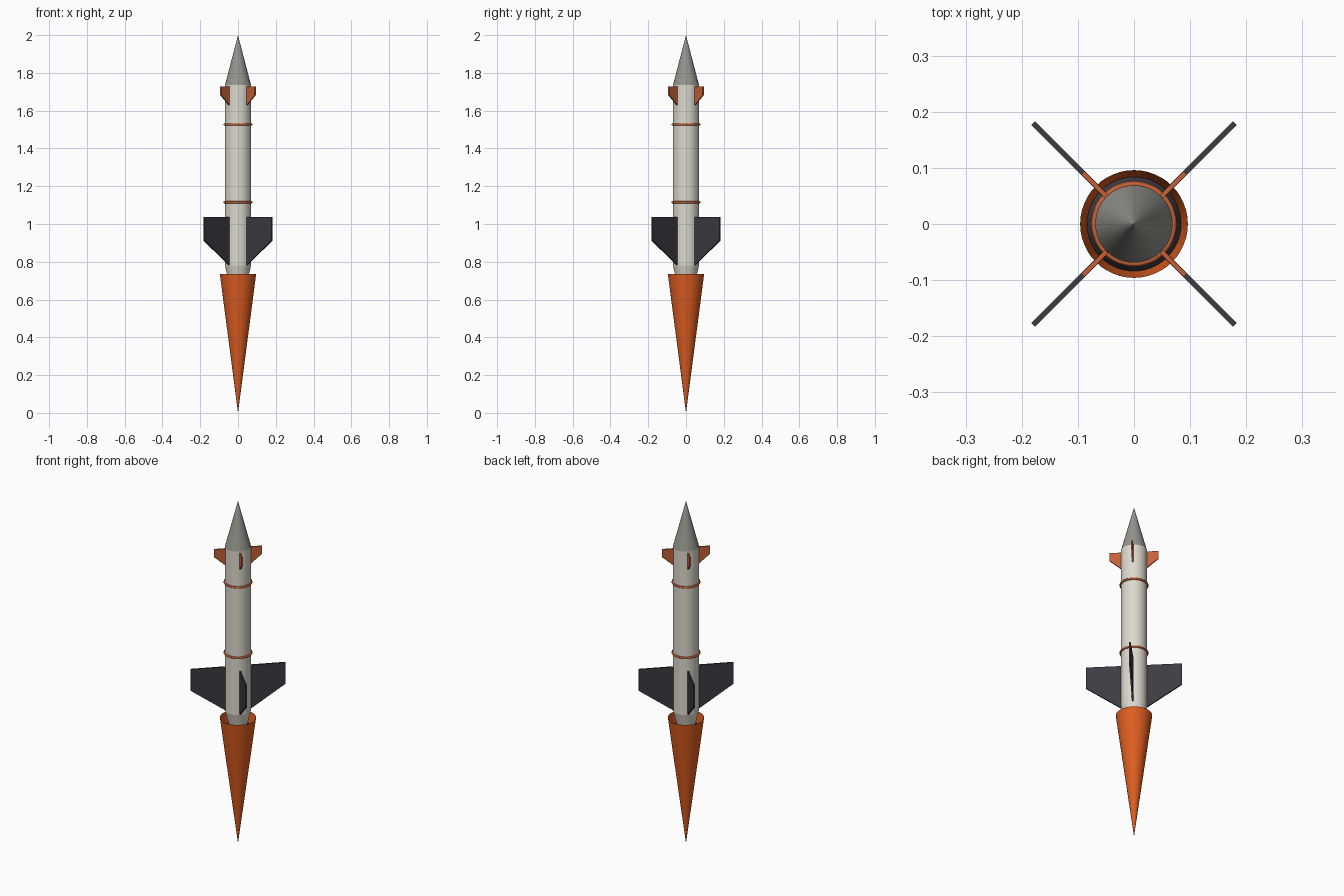
import bpy, bmesh, math
from mathutils import Matrix

if "Cube" in bpy.data.objects:
    bpy.data.objects.remove(bpy.data.objects["Cube"])

SIDES = 48


def material(name, rgb):
    m = bpy.data.materials.new(name)
    m.diffuse_color = (*rgb, 1)
    m.use_nodes = True
    m.node_tree.nodes["Principled BSDF"].inputs["Base Color"].default_value = m.diffuse_color
    return m


WHITE = material("off_white", (0.72, 0.69, 0.62))
GREY = material("nose_grey", (0.30, 0.30, 0.27))
ORANGE = material("orange", (0.72, 0.11, 0.015))
RUST = material("rust_orange", (0.55, 0.12, 0.04))
DARK = material("dark_grey", (0.045, 0.045, 0.055))


def finish(name, bm, mat):
    mesh = bpy.data.meshes.new(name)
    bm.to_mesh(mesh)
    bm.free()
    mesh.materials.append(mat)
    ob = bpy.data.objects.new(name, mesh)
    bpy.context.collection.objects.link(ob)
    return ob


def frustum(name, z0, r0, z1, r1, mat, caps=True):
    bm = bmesh.new()
    bmesh.ops.create_cone(bm, segments=SIDES, radius1=r0, radius2=r1,
                          depth=z1 - z0, cap_ends=caps,
                          matrix=Matrix.Translation((0, 0, (z0 + z1) / 2)))
    return finish(name, bm, mat)


def fin_set(name, profile, thickness, mat):
    # Four diagonal plates extruded from one (radius, height) outline
    for i in range(4):
        bm = bmesh.new()
        face = bm.faces.new([bm.verts.new((r, -thickness / 2, z)) for r, z in profile])
        ext = bmesh.ops.extrude_face_region(bm, geom=[face])
        verts = [v for v in ext["geom"] if isinstance(v, bmesh.types.BMVert)]
        bmesh.ops.translate(bm, verts=verts, vec=(0, thickness, 0))
        bmesh.ops.recalc_face_normals(bm, faces=bm.faces)
        bm.transform(Matrix.Rotation(math.radians(45 + 90 * i), 4, 'Z'))
        finish(f"{name}_{i + 1}", bm, mat)


# Fuselage
frustum("nose_cone", 1.735, 0.069, 2.0, 0.0, GREY)
frustum("body_tube", 0.78, 0.069, 1.735, 0.069, WHITE)
frustum("tail_taper", 0.70, 0.05, 0.78, 0.069, WHITE)

# Engine bell and open-topped exhaust plume
frustum("engine_nozzle", 0.65, 0.084, 0.72, 0.045, DARK)
frustum("exhaust_plume", 0.0, 0.0, 0.735, 0.096, ORANGE, caps=False)

# Body bands
for i, z in enumerate((1.115, 1.527)):
    bpy.ops.mesh.primitive_torus_add(location=(0, 0, z), major_radius=0.0705,
                                     minor_radius=0.006, major_segments=SIDES,
                                     minor_segments=12)
    band = bpy.context.object
    band.name = f"body_band_{i + 1}"
    band.data.materials.append(RUST)
    bpy.ops.object.shade_smooth_by_angle()

# Fins
fin_set("main_fin", [(0.06, 0.777), (0.254, 0.912), (0.254, 1.037), (0.06, 1.037)], 0.009, DARK)
fin_set("nose_fin", [(0.06, 1.622), (0.129, 1.682), (0.129, 1.727), (0.06, 1.727)], 0.008, RUST)
